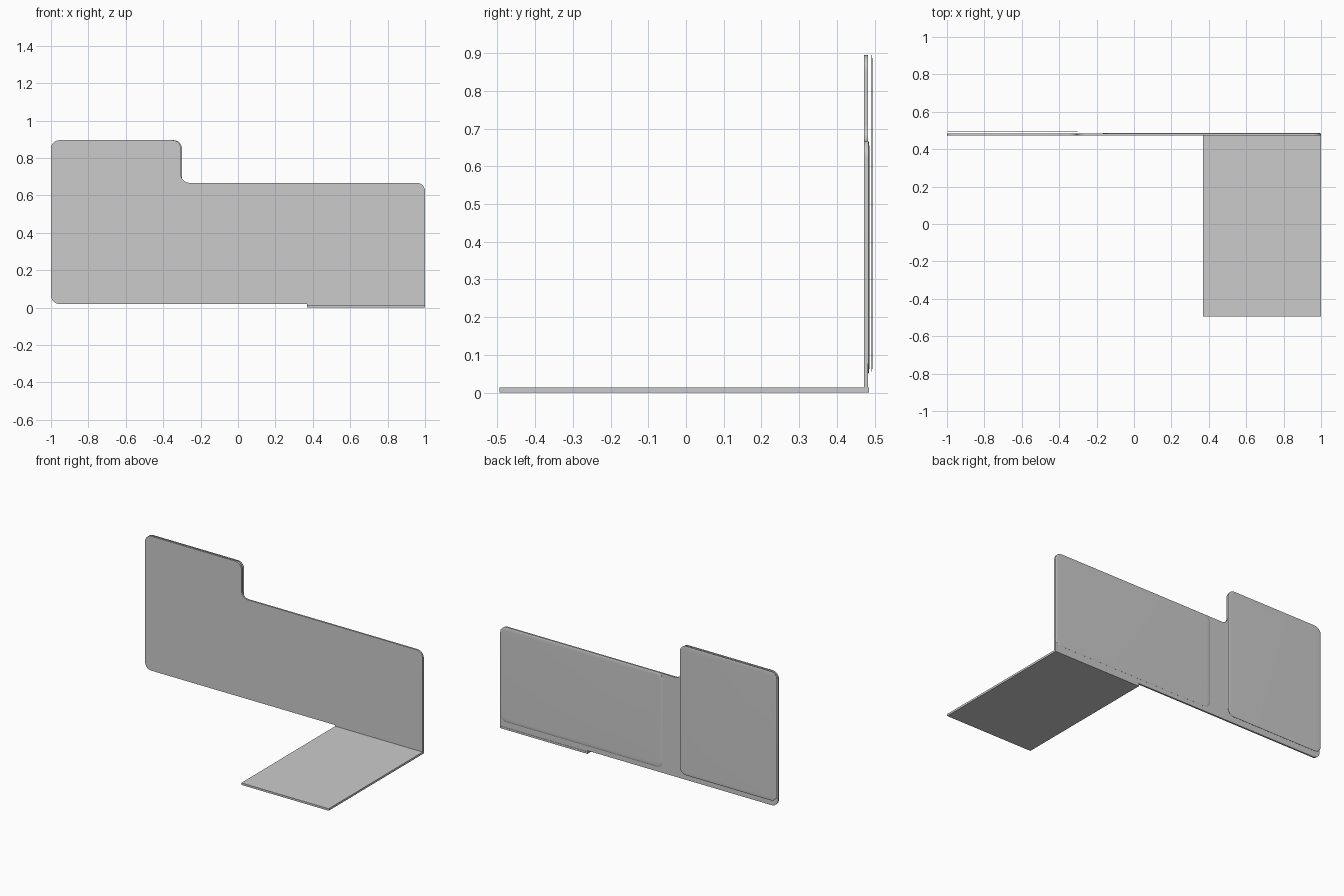
import bpy, bmesh, math
from mathutils import Vector

if "Cube" in bpy.data.objects:
    bpy.data.objects.remove(bpy.data.objects["Cube"])


def rounded(points, n=8):
    """Round the corners of a 2D (x, z) polygon; points are (x, z, radius)."""
    out = []
    for i, (x, z, r) in enumerate(points):
        p = Vector((x, z))
        if r <= 0:
            out.append(p)
            continue
        a = (Vector(points[i - 1][:2]) - p).normalized()
        b = (Vector(points[(i + 1) % len(points)][:2]) - p).normalized()
        centre = p + (a + b) * r
        for k in range(n + 1):
            t = math.pi / 2 * k / n
            # square corners: sweep from the incoming side to the outgoing side
            out.append(centre - b * r * math.cos(t) - a * r * math.sin(t))
    return out


def loft(name, rings):
    """Skin a list of (outline, y) rings and cap both ends."""
    bm = bmesh.new()
    loops = [[bm.verts.new((p.x, y, p.y)) for p in ring] for ring, y in rings]
    n = len(loops[0])
    for lo, hi in zip(loops, loops[1:]):
        for i in range(n):
            bm.faces.new((lo[i], lo[(i + 1) % n], hi[(i + 1) % n], hi[i]))
    bm.faces.new(loops[0])
    bm.faces.new(loops[-1][::-1])
    bmesh.ops.recalc_face_normals(bm, faces=bm.faces)
    mesh = bpy.data.meshes.new(name)
    bm.to_mesh(mesh)
    bm.free()
    ob = bpy.data.objects.new(name, mesh)
    bpy.context.collection.objects.link(ob)
    bpy.ops.object.select_all(action='DESELECT')
    ob.select_set(True)
    bpy.context.view_layer.objects.active = ob
    bpy.ops.object.shade_smooth_by_angle(angle=math.radians(35))
    return ob


def pad(name, x0, x1, z0, z1, y0, y1, r=0.045, edge=0.025):
    """Thin rounded panel with a softly curved rear edge."""
    def ring(d):
        q = r - d
        return rounded([(x0 + d, z0 + d, q), (x1 - d, z0 + d, q),
                        (x1 - d, z1 - d, q), (x0 + d, z1 - d, q)])
    rings = [(ring(0), y0)]
    for k in range(5):
        t = math.pi / 2 * k / 4
        rings.append((ring(edge * (1 - math.cos(t))),
                      y0 + (y1 - y0) * (0.3 + 0.7 * math.sin(t))))
    return loft(name, rings)


# upright sheet: low wide section, tall left section and a square foot tab
sheet = rounded([
    (-1, 0.02, 0.045), (0.37, 0.02, 0), (0.37, 0, 0), (1, 0, 0),
    (1, 0.667, 0.045), (-0.305, 0.667, 0.045),
    (-0.305, 0.895, 0.045), (-1, 0.895, 0.045)])
loft("upright_sheet", [(sheet, 0.472), (sheet, 0.483)])

# floor plate running forward from the foot tab
plate = [Vector(p) for p in ((0.37, 0), (1, 0), (1, 0.013), (0.37, 0.013))]
loft("floor_plate", [(plate, -0.4945), (plate, 0.485)])

# rear panels: wide one on the sheet, tall one standing slightly off it
pad("wide_rear_panel", -0.17, 1, 0.05, 0.667, 0.482, 0.4865)
pad("tall_rear_panel", -1, -0.3, 0.055, 0.895, 0.4915, 0.4945)
